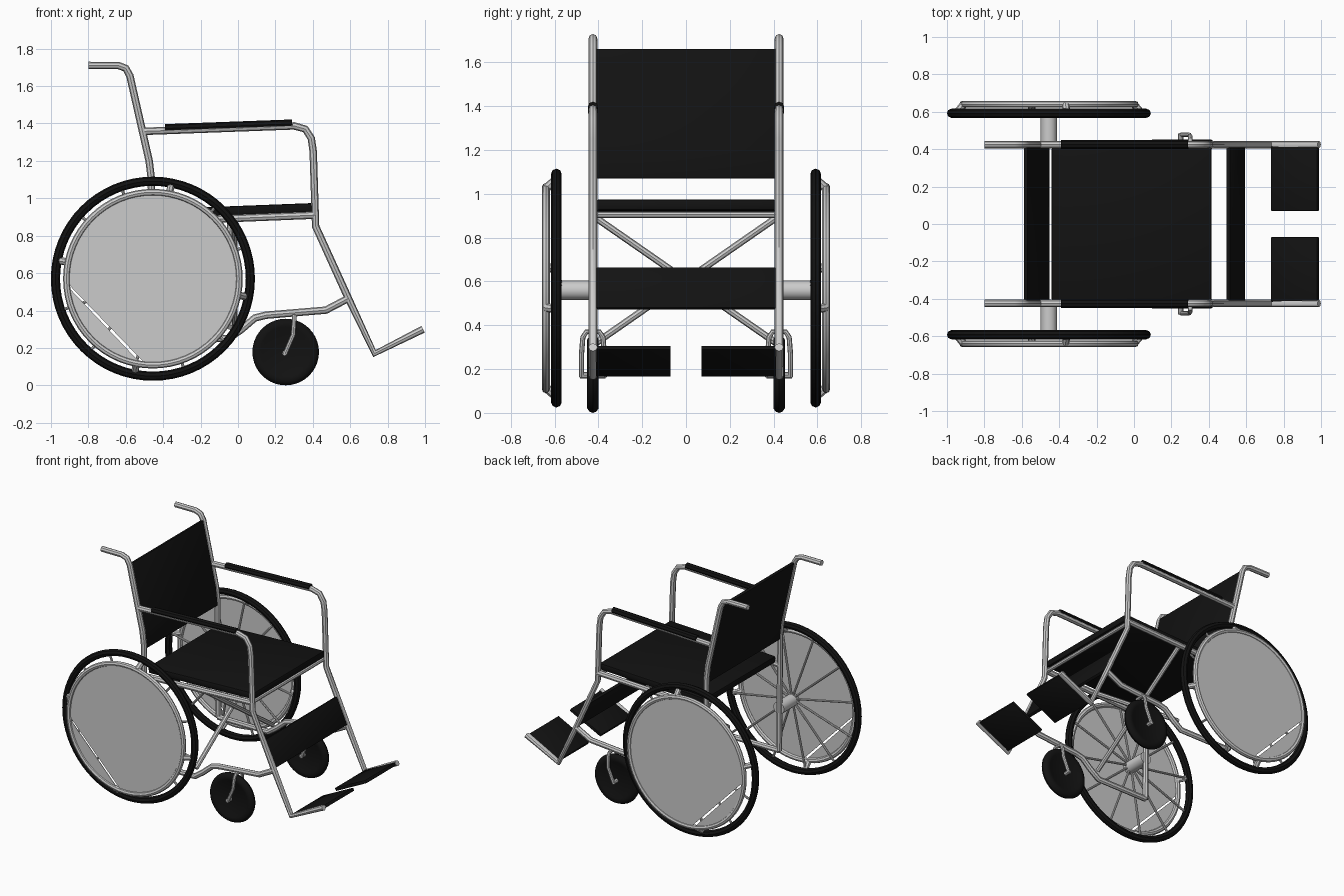
import bpy, bmesh
from math import sin, cos, pi, radians
from mathutils import Vector

if "Cube" in bpy.data.objects:
    bpy.data.objects.remove(bpy.data.objects["Cube"])

black = bpy.data.materials.new("black_rubber")
black.diffuse_color = (0.006, 0.006, 0.006, 1)
black.use_nodes = True
black.node_tree.nodes["Principled BSDF"].inputs["Base Color"].default_value = black.diffuse_color
WX, WZ, TY = -0.455, 0.57, 0.425      # wheel axis and side-frame offset


def finish(ob, mat=None, angle=40):
    if mat:
        ob.data.materials.append(mat)
    bpy.ops.object.select_all(action='DESELECT')
    bpy.context.view_layer.objects.active = ob
    ob.select_set(True)
    bpy.ops.object.convert(target='MESH')
    bpy.ops.object.shade_smooth_by_angle(angle=radians(angle))
    return bpy.context.object


def tube(name, paths, r=0.02, mat=None, cyclic=False, res=2):
    """Round tube(s) along 3D polylines."""
    cu = bpy.data.curves.new(name, 'CURVE')
    cu.dimensions = '3D'
    cu.bevel_depth, cu.bevel_resolution, cu.use_fill_caps = r, res, not cyclic
    for pts in paths:
        sp = cu.splines.new('POLY')
        sp.points.add(len(pts) - 1)
        for p, c in zip(sp.points, pts):
            p.co = (*c, 1)
        sp.use_cyclic_u = cyclic
    ob = bpy.data.objects.new(name, cu)
    bpy.context.collection.objects.link(ob)
    return finish(ob, mat)


def mesh(name, verts, faces):
    me = bpy.data.meshes.new(name)
    me.from_pydata(verts, [], faces)
    ob = bpy.data.objects.new(name, me)
    bpy.context.collection.objects.link(ob)
    return ob


def panel(name, xz, y0, y1, thick, bevel=0.004):
    """Thick sheet following an x-z polyline between two y values."""
    verts = [(x, y, z) for x, z in xz for y in (y0, y1)]
    ob = mesh(name, verts, [(2*i, 2*i+1, 2*i+3, 2*i+2) for i in range(len(xz) - 1)])
    s = ob.modifiers.new("thickness", 'SOLIDIFY')
    s.thickness, s.offset = thick, 0
    b = ob.modifiers.new("bevel", 'BEVEL')
    b.width, b.segments = bevel, 2
    return finish(ob, black)


def at_y(y, xz):
    return [(x, y, z) for x, z in xz]


def circle(y, r, a0=0, a1=360, n=64, closed=False):
    d = n - 1 if closed else n
    return [(WX + r * cos(radians(a0 + (a1 - a0) * i / d)), y,
             WZ + r * sin(radians(a0 + (a1 - a0) * i / d))) for i in range(n)]


def lathe(name, profile, centre, n=48, mat=None):
    """Closed (radius, y) profile spun around a y axis."""
    bm = bmesh.new()
    vs = [bm.verts.new((r, y, 0)) for r, y in profile]
    es = [bm.edges.new((a, b)) for a, b in zip(vs, vs[1:])]
    bmesh.ops.spin(bm, geom=vs + es, cent=(0, 0, 0), axis=(0, 1, 0),
                   angle=2 * pi, steps=n, use_merge=True)
    bmesh.ops.remove_doubles(bm, verts=bm.verts, dist=1e-5)
    bmesh.ops.recalc_face_normals(bm, faces=bm.faces)
    me = bpy.data.meshes.new(name)
    bm.to_mesh(me)
    bm.free()
    ob = bpy.data.objects.new(name, me)
    ob.location = centre
    bpy.context.collection.objects.link(ob)
    return finish(ob, mat)


rear = [(-0.80, 1.71), (-0.64, 1.71), (-0.60, 1.695), (-0.578, 1.655), (-0.475, 1.20),
        (-0.463, 1.10), (-0.455, 0.25)]
front = [(-0.50, 1.358), (0.30, 1.387), (0.36, 1.37), (0.392, 1.32), (0.402, 1.25),
         (0.415, 0.85), (0.59, 0.465), (0.73, 0.17), (0.99, 0.30)]
lower = [(-0.455, 0.25), (-0.05, 0.25), (0.02, 0.30), (0.09, 0.36), (0.15, 0.375),
         (0.47, 0.402), (0.59, 0.465)]

for s, side in ((-1, "right"), (1, "left")):
    # side frame
    y = s * TY
    tube(side + "_back_post", [at_y(y, rear)])
    tube(side + "_arm_and_leg_tube", [at_y(y, front)])
    tube(side + "_lower_rail", [at_y(y, lower)])
    tube(side + "_seat_rail", [at_y(y, [(-0.46, 0.875), (0.415, 0.91)])])
    tube(side + "_arm_pad", [at_y(y, [(-0.39, 1.373), (0.29, 1.398)])], 0.0235, black)

    # large wheel: tyre, spokes and axle
    tube(side + "_tyre", [circle(s * 0.592, 0.521)], 0.0245, black, True)
    spokes = []
    for k in range(12):
        a = radians(79 + 30 * k)
        spokes.append([(WX + r * cos(a), s * yy, WZ + r * sin(a))
                       for r, yy in ((0.03, 0.575), (0.51, 0.592))])
    tube(side + "_spokes", spokes, 0.008)
    tube(side + "_axle", [[(WX, s * 0.42, WZ - 0.01), (WX, s * 0.60, WZ - 0.01)]], 0.044, res=4)

    # hand rim, its standoffs and the thin slit cover disc
    tube(side + "_hand_rim", [circle(s * 0.64, 0.462)], 0.018, None, True)
    tube(side + "_rim_standoffs",
         [[(WX + r * cos(a), s * yy, WZ + r * sin(a)) for r, yy in ((0.505, 0.592), (0.465, 0.638))]
          for a in (radians(79 + 90 * k) for k in range(4))], 0.02)
    big = circle(s * 0.645, 0.465, -94, 182, 48, True)
    small = circle(s * 0.645, 0.465, 184, 263, 16, True)
    disc = mesh(side + "_wheel_cover", big + small, [range(48), range(48, 64)])
    disc.modifiers.new("thickness", 'SOLIDIFY').thickness = 0.004
    finish(disc)

    # caster wheel and fork
    lathe(side + "_caster", [(0, -0.018), (0.12, -0.018), (0.135, -0.026), (0.158, -0.026),
                             (0.172, -0.016), (0.178, 0), (0.172, 0.016), (0.158, 0.026),
                             (0.135, 0.026), (0.12, 0.018), (0, 0.018)],
          (0.255, y, 0.178), 40, black)
    prong = [(0.25, 0.052, 0.165), (0.295, 0.052, 0.27), (0.30, 0.046, 0.345), (0.30, 0.03, 0.37)]
    fork = [(x, y + d, z) for x, d, z in prong] + [(x, y - d, z) for x, d, z in reversed(prong)]
    tube(side + "_caster_fork", [fork], 0.012)
    tube(side + "_caster_hub", [[(0.25, y - 0.058, 0.172), (0.25, y + 0.058, 0.172)]], 0.014)

    # foot plate
    panel(side + "_foot_plate", [(0.737, 0.174), (0.985, 0.298)], s * 0.07, s * 0.42, 0.022)

# cross braces between seat rails and lower rails
for s, nm in ((-1, "cross_brace_a"), (1, "cross_brace_b")):
    x = -0.03 + s * 0.012
    tube(nm, [[(x, -s * TY, 0.90), (x, s * TY, 0.31)]], 0.016)
tube("front_seat_bar", [[(0.40, -TY, 0.905), (0.40, TY, 0.905)]], 0.014)

# upholstery
panel("seat", [(-0.44, 0.917), (0.415, 0.95)], -0.41, 0.41, 0.05, 0.012)
panel("backrest", [(-0.578, 1.66), (-0.475, 1.20), (-0.461, 1.07)], -0.41, 0.41, 0.022)
panel("calf_strap", [(0.503, 0.66), (0.586, 0.475)], -0.41, 0.41, 0.022)
